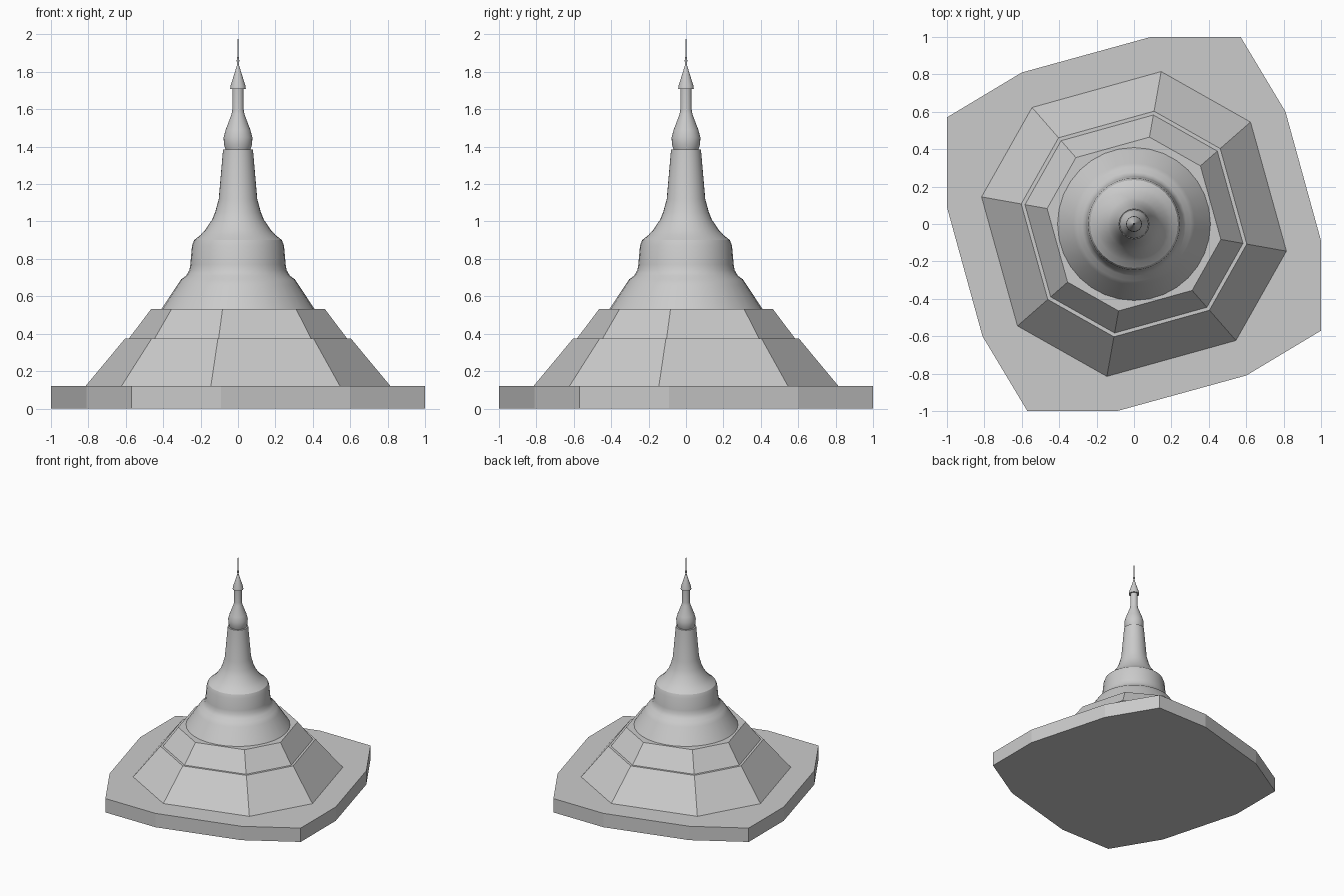
import bpy, bmesh
from math import cos, sin, pi

cube = bpy.data.objects.get("Cube")
if cube:
    bpy.data.objects.remove(cube, do_unlink=True)

stone = bpy.data.materials.new("grey_stone")
stone.use_nodes = True
grey = (0.6, 0.6, 0.6, 1)
stone.diffuse_color = grey
stone.node_tree.nodes["Principled BSDF"].inputs["Base Color"].default_value = grey


def loft(name, rings, smooth=False):
    """Closed solid skinned through rings of points, listed from bottom to top."""
    bm = bmesh.new()
    loops = [[bm.verts.new(p) for p in ring] for ring in rings]
    n = len(loops[0])
    for low, high in zip(loops, loops[1:]):
        for i in range(n):
            j = (i + 1) % n
            bm.faces.new((low[i], low[j], high[j], high[i]))
    bm.faces.new(loops[0][::-1])
    bm.faces.new(loops[-1])
    bmesh.ops.recalc_face_normals(bm, faces=bm.faces)
    mesh = bpy.data.meshes.new(name)
    bm.to_mesh(mesh)
    bm.free()
    mesh.materials.append(stone)
    obj = bpy.data.objects.new(name, mesh)
    bpy.context.collection.objects.link(obj)
    if smooth:
        bpy.ops.object.select_all(action="DESELECT")
        obj.select_set(True)
        bpy.context.view_layer.objects.active = obj
        bpy.ops.object.shade_smooth_by_angle(angle=pi / 6)
    return obj


def quarter_turns(points, z):
    """Repeat a quarter outline four times around the centre."""
    ring = []
    for _ in range(4):
        ring += [(x, y, z) for x, y in points]
        points = [(-y, x) for x, y in points]
    return ring


def lathe(name, profile, sides=32):
    rings = [[(r * cos(2 * pi * i / sides), r * sin(2 * pi * i / sides), z)
              for i in range(sides)] for r, z in profile]
    return loft(name, rings, smooth=True)


# Twisted twelve-sided plinth
plinth = [(0.81, 0.6), (0.57, 1.0), (0.09, 1.0)]
loft("plinth", [quarter_turns(plinth, z) for z in (0, 0.12)])

# Two sloping eight-sided terraces, slightly rotated
corner = [(0.623, 0.545), (0.145, 0.815)]


def terrace(name, *levels):
    loft(name, [quarter_turns([(x * s, y * s) for x, y in corner], z)
                for s, z in levels])


terrace("lower_terrace", (1, 0.12), (0.74, 0.375))
terrace("upper_terrace", (0.715, 0.375), (0.57, 0.532))

# Round bell with its tapering neck
lathe("bell", [(0.41, 0.53), (0.325, 0.66), (0.305, 0.69), (0.277, 0.71),
               (0.26, 0.74), (0.255, 0.77), (0.246, 0.87), (0.235, 0.9),
               (0.2, 0.928), (0.175, 0.955), (0.138, 1.01), (0.122, 1.05),
               (0.103, 1.12), (0.08, 1.385)])

# Bulb, cap and needle
lathe("bulb", [(0.065, 1.38), (0.075, 1.41), (0.077, 1.45), (0.066, 1.49),
               (0.034, 1.575), (0.03, 1.6), (0.03, 1.71)])
lathe("cap", [(0.042, 1.707), (0.04, 1.725), (0.018, 1.795), (0.004, 1.84)])
lathe("needle", [(0.004, 1.82), (0.007, 1.86), (0.004, 1.88), (0.003, 1.975)], 12)
